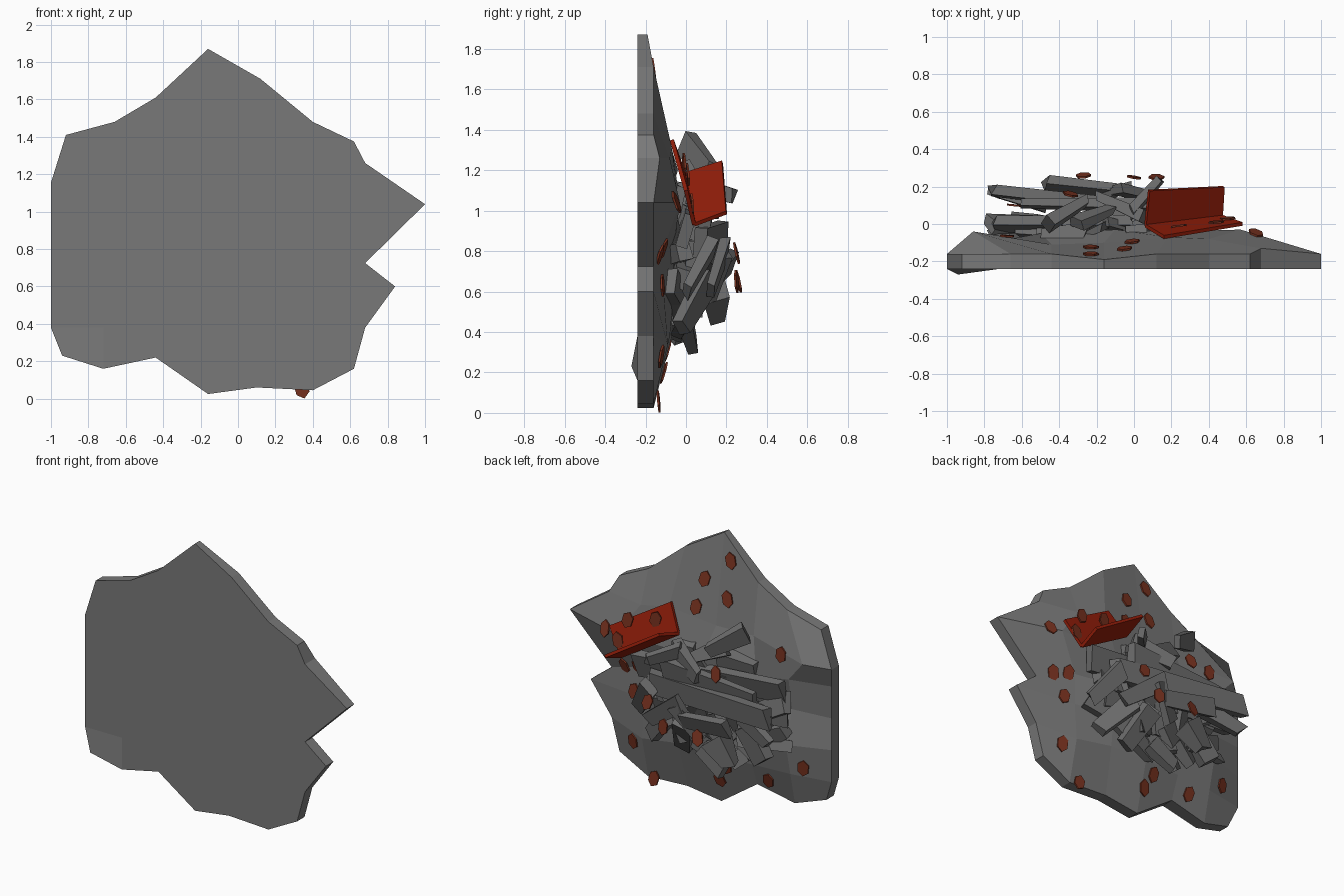
import bpy, bmesh, math, random
from mathutils import Vector, Matrix
from mathutils.bvhtree import BVHTree

if "Cube" in bpy.data.objects:
    bpy.data.objects.remove(bpy.data.objects["Cube"])

random.seed(7)


def material(name, rgb):
    m = bpy.data.materials.new(name)
    m.diffuse_color = (*rgb, 1)
    m.use_nodes = True
    m.node_tree.nodes["Principled BSDF"].inputs["Base Color"].default_value = m.diffuse_color
    return m


def finish(name, bm, mat):
    bmesh.ops.recalc_face_normals(bm, faces=bm.faces)
    me = bpy.data.meshes.new(name)
    bm.to_mesh(me)
    bm.free()
    me.materials.append(mat)
    ob = bpy.data.objects.new(name, me)
    bpy.context.collection.objects.link(ob)
    return ob


red = material("cover_red", (0.3, 0.013, 0.003))
rust = material("chip_rust", (0.19, 0.032, 0.014))
stone = material("ground_grey", (0.19, 0.19, 0.19))
debris = material("debris_grey", (0.15, 0.15, 0.15))

# Jagged ground slab: a 7 x 7 grid with a displaced border, mounded back and nearly flat front
N = 7
cols = [-1, -.72, -.44, -.16, .12, .4, .68]
rows = [0, .38, .6, .82, 1.04, 1.26, 0]
bottom = [(-.94, .23), (-.72, .16), (-.44, .22), (-.16, .025), (.1, .06), (.4, .045), (.62, .16)]
top = [(-.92, 1.41), (-.66, 1.48), (-.44, 1.61), (-.16, 1.87), (.12, 1.71), (.4, 1.48), (.62, 1.375)]
shifts = {(2, 6): (.84, .6), (3, 6): (.68, .725), (4, 6): (1, 1.04), (5, 0): (-1, 1.155),
          (5, 1): (-.86, 1.2), (5, 4): (.18, 1.31), (4, 2): (-.5, 1.02), (4, 3): (-.1, 1.05),
          (4, 5): (.57, 1.04), (1, 5): (.4, .335)}
height = [[-.19, -.16, -.15, -.16, -.16, -.16, -.16],
          [-.16, -.11, -.09, -.07, -.08, -.09, -.16],
          [-.16, -.06, -.06, -.05, -.06, -.11, -.16],
          [-.16, -.13, -.10, -.06, -.06, -.11, -.16],
          [-.16, -.09, -.05, -.03, -.04, -.03, -.16],
          [-.16, -.04, -.11, -.10, -.07, -.08, -.13],
          [-.16, -.16, -.16, -.19, -.16, -.16, -.16]]


def grid_point(r, c):
    if r == 0:
        return bottom[c]
    if r == N - 1:
        return top[c]
    return shifts.get((r, c), (cols[c], rows[r]))


def depth(r, c, front):
    if front:
        return -.27 if (r, c) == (0, 0) else -.24
    return height[r][c]


bm = bmesh.new()
layers = []
for front in (False, True):
    layers.append([[bm.verts.new((grid_point(r, c)[0], depth(r, c, front), grid_point(r, c)[1]))
                    for c in range(N)] for r in range(N)])
for g in layers:
    for r in range(N - 1):
        for c in range(N - 1):
            bm.faces.new((g[r][c], g[r][c + 1], g[r + 1][c + 1], g[r + 1][c]))
k = N - 1
ring = ([(0, c) for c in range(k)] + [(r, k) for r in range(k)]
        + [(k, c) for c in range(k, 0, -1)] + [(r, 0) for r in range(k, 0, -1)])
for (r, c), (r2, c2) in zip(ring, ring[1:] + ring[:1]):
    bm.faces.new((layers[0][r][c], layers[0][r2][c2], layers[1][r2][c2], layers[1][r][c]))
bmesh.ops.recalc_face_normals(bm, faces=bm.faces)
surface = BVHTree.FromBMesh(bm)
finish("ground_slab", bm, stone)


# Broken planks: tapered boxes laid between two points
def shard(name, a, b, w, t):
    a, b = Vector(a), Vector(b)
    d = (b - a).normalized()
    side = d.cross(Vector((random.uniform(-.4, .4), 1, random.uniform(-.4, .4)))).normalized()
    up = side.cross(d)
    bm = bmesh.new()
    ends = []
    for p, s in ((a, 1), (b, random.uniform(.55, 1))):
        ends.append([bm.verts.new(p + side * w * s * i / 2 + up * t * s * j / 2
                                  + d * random.uniform(-.025, .025))
                     for i, j in ((-1, -1), (1, -1), (1, 1), (-1, 1))])
    for i in range(4):
        j = (i + 1) % 4
        bm.faces.new((ends[0][i], ends[0][j], ends[1][j], ends[1][i]))
    bm.faces.new(ends[0])
    bm.faces.new(ends[1])
    finish(name, bm, debris)


long_planks = [
    (.36, .0, .9, -.76, .0, 1.0, .17, .06), (.22, .07, .84, -.76, .18, .88, .15, .06),
    (.1, .1, .98, -.6, .11, .95, .15, .06), (-.46, .0, 1.33, -.26, .12, 1.2, .13, .07),
    (-.1, .19, .82, .2, .12, .6, .12, .05), (-.48, .22, .75, -.1, .18, .7, .12, .05),
    (-.77, .0, .93, -.4, .0, .7, .14, .06), (.2, .12, .82, .36, .0, .6, .12, .06),
    (.2, .03, .78, -.77, .0, .82, .14, .06)]
short_planks = [
    (.05, .04, 1.1, -.2, .15, 1.0, .14, .07), (.08, .1, .65, .27, -.02, .43, .13, .07),
    (-.05, .1, .62, .05, -.05, .38, .13, .07), (-.33, .14, .6, -.45, .15, .46, .16, .13),
    (-.5, .1, .8, -.75, .17, .7, .11, .06), (-.02, .06, 1.12, .14, .24, 1.07, .09, .05),
    (-.45, .0, .7, -.6, .02, .5, .15, .08), (-.2, .12, .6, -.05, .2, .78, .11, .05),
    (-.15, .0, .45, -.3, .03, .34, .13, .07), (-.32, .0, 1.2, -.12, .08, 1.1, .12, .06),
    (-.4, .0, .58, -.76, -.06, .6, .1, .05)]
for label, group in (("long_plank", long_planks), ("short_plank", short_planks)):
    for i, q in enumerate(group):
        shard(f"{label}_{i + 1}", q[:3], q[3:6], q[6], q[7])

# Flat rubble filling the heap
count = 30
for i in range(count):
    ang = i * 2.4
    rad = math.sqrt((i + .5) / count)
    p = Vector((-.2 + .47 * rad * math.cos(ang), .06 - .12 * rad, .75 + .36 * rad * math.sin(ang)))
    d = Vector((random.uniform(-1, 1), random.uniform(-.25, .3), random.uniform(-.6, .6))).normalized()
    L = random.uniform(.07, .13)
    shard(f"rubble_{i + 1}", p - d * L, p + d * L, random.uniform(.1, .16), random.uniform(.04, .1))


# Open folded red sheet: two panels sharing a hinge
def panel(name, corners, thick):
    pts = [Vector(p) for p in corners]
    n = (pts[1] - pts[0]).cross(pts[3] - pts[0]).normalized() * thick / 2
    bm = bmesh.new()
    f, b = [bm.verts.new(p + n) for p in pts], [bm.verts.new(p - n) for p in pts]
    bm.faces.new(f)
    bm.faces.new(b)
    for i in range(4):
        j = (i + 1) % 4
        bm.faces.new((f[i], f[j], b[j], b[i]))
    finish(name, bm, red)


hinge = [(.06, -.01, 1.18), (.47, .04, .93)]
panel("red_back_panel", hinge + [(.58, .0, 1.1), (.16, -.07, 1.35)], .02)
panel("red_flap_panel", hinge + [(.48, .2, .99), (.08, .18, 1.24)], .02)

# Scattered six-sided chips: those on the ground follow its slope, the rest lie on the heap
ground_chips = [(-.23, 1.7), (-.05, 1.54), (-.23, 1.45), (-.01, 1.35), (-.68, 1.21), (.65, 1.04),
                (.56, .78), (.45, .81), (.48, .63), (.49, .28), (-.24, .31), (-.18, .2),
                (-.55, .29), (-.82, .45)]
heap_chips = [(-.34, .16, 1.07), (.12, .25, .79), (0, .25, .65), (-.27, .26, .65), (-.64, .1, .79),
              (.34, -.135, .056), (.44, .01, 1.18), (.24, -.01, 1.23), (.5, .03, 1.03)]
spots = []
for x, z in ground_chips:
    hit, normal, _, _ = surface.ray_cast(Vector((x, 1, z)), Vector((0, -1, 0)))
    spots.append((hit + normal * .008, normal))
for p in heap_chips:
    spots.append((Vector(p), Vector((random.uniform(-.2, .2), 1, random.uniform(0, .25)))))
for i, (p, n) in enumerate(spots):
    n = n.normalized()
    side = n.cross(Vector((random.uniform(-.3, .3), 0, 1))).normalized()
    frame = Matrix((side, side.cross(n), n)).transposed().to_4x4()
    bm = bmesh.new()
    bmesh.ops.create_cone(bm, cap_ends=True, segments=6, radius1=.057, radius2=.057, depth=.01)
    bmesh.ops.transform(bm, verts=bm.verts,
                        matrix=Matrix.Translation(p) @ frame @ Matrix.Diagonal((.72, 1, 1, 1)))
    finish(f"chip_{i + 1}", bm, rust)
